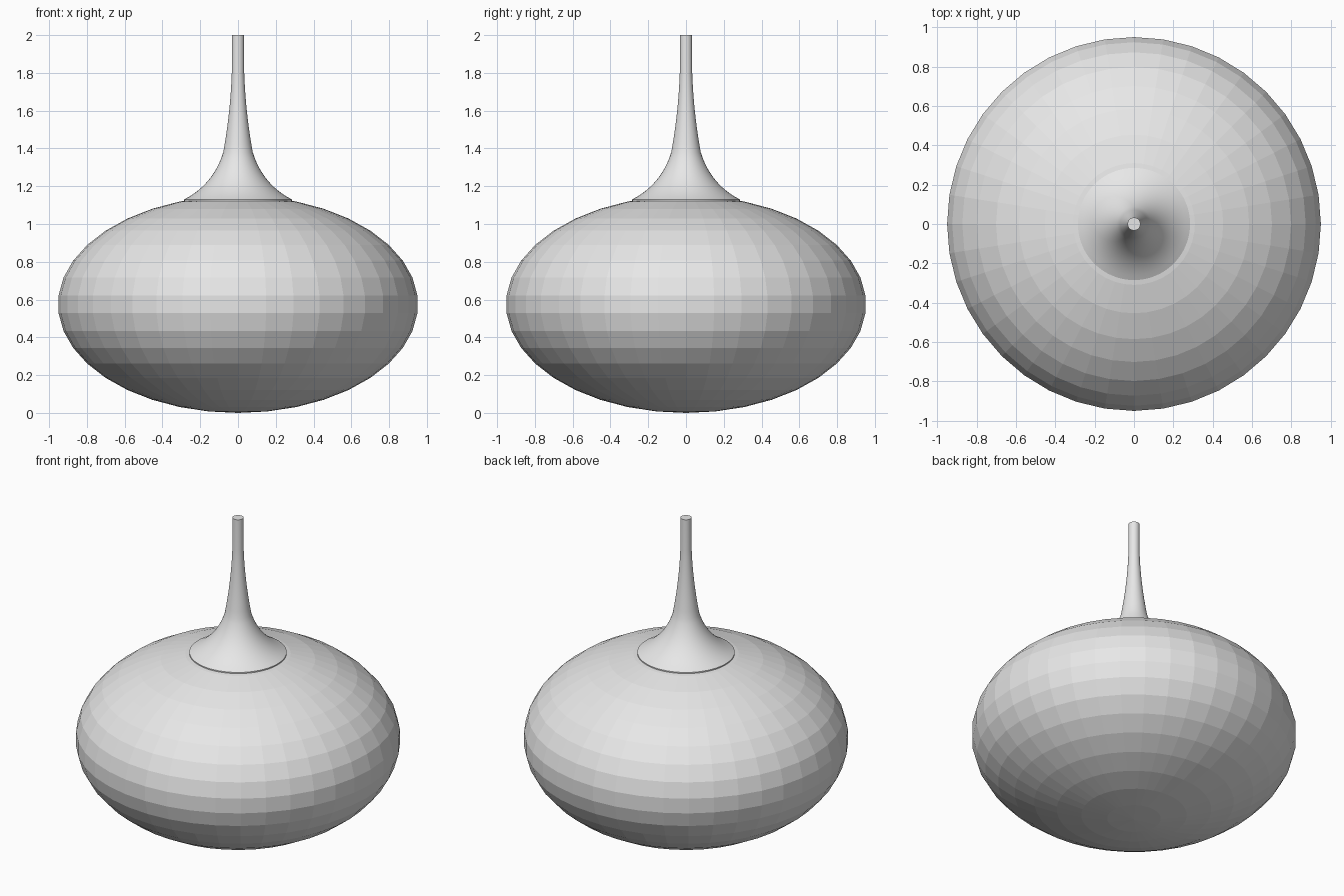
import bpy, bmesh, math

if "Cube" in bpy.data.objects:
    bpy.data.objects.remove(bpy.data.objects["Cube"])

mat = bpy.data.materials.new("light grey")
mat.diffuse_color = (0.8, 0.8, 0.8, 1)
mat.use_nodes = True
mat.node_tree.nodes["Principled BSDF"].inputs["Base Color"].default_value = mat.diffuse_color


def finish(bm, name):
    bmesh.ops.recalc_face_normals(bm, faces=bm.faces)
    me = bpy.data.meshes.new(name)
    bm.to_mesh(me)
    bm.free()
    me.materials.append(mat)
    ob = bpy.data.objects.new(name, me)
    bpy.context.collection.objects.link(ob)
    return ob


def lathe(name, profile, segs):
    """Spin an (r, z) profile about z and cap both ends."""
    bm = bmesh.new()
    rings = []
    for r, z in profile:
        rings.append([bm.verts.new((r * math.cos(a), r * math.sin(a), z))
                      for a in (2 * math.pi * i / segs for i in range(segs))])
    for lo, hi in zip(rings, rings[1:]):
        for i in range(segs):
            j = (i + 1) % segs
            bm.faces.new((lo[i], lo[j], hi[j], hi[i]))
    bm.faces.new(rings[0])
    bm.faces.new(rings[-1])
    return finish(bm, name)


def curve(a, c, b, n):
    """Points on a quadratic curve from a to b with control c."""
    return [tuple((1 - t) ** 2 * a[k] + 2 * t * (1 - t) * c[k] + t * t * b[k] for k in (0, 1))
            for t in (i / n for i in range(n + 1))]


# faceted squashed body
bm = bmesh.new()
bmesh.ops.create_uvsphere(bm, u_segments=40, v_segments=19, radius=1)
bmesh.ops.scale(bm, vec=(0.953, 0.953, 0.575), verts=bm.verts)
bmesh.ops.translate(bm, vec=(0, 0, 0.575), verts=bm.verts)
finish(bm, "body")

# flared collar sweeping up into a thin neck
profile = [(0.285, 1.115)]
profile += curve((0.285, 1.13), (0.13, 1.21), (0.078, 1.38), 12)
profile += curve((0.078, 1.38), (0.04, 1.59), (0.033, 1.8), 10)[1:]
profile += [(0.033, 2.0)]
neck = lathe("neck", profile, 64)
bpy.context.view_layer.objects.active = neck
neck.select_set(True)
bpy.ops.object.shade_smooth_by_angle(angle=math.radians(30))
